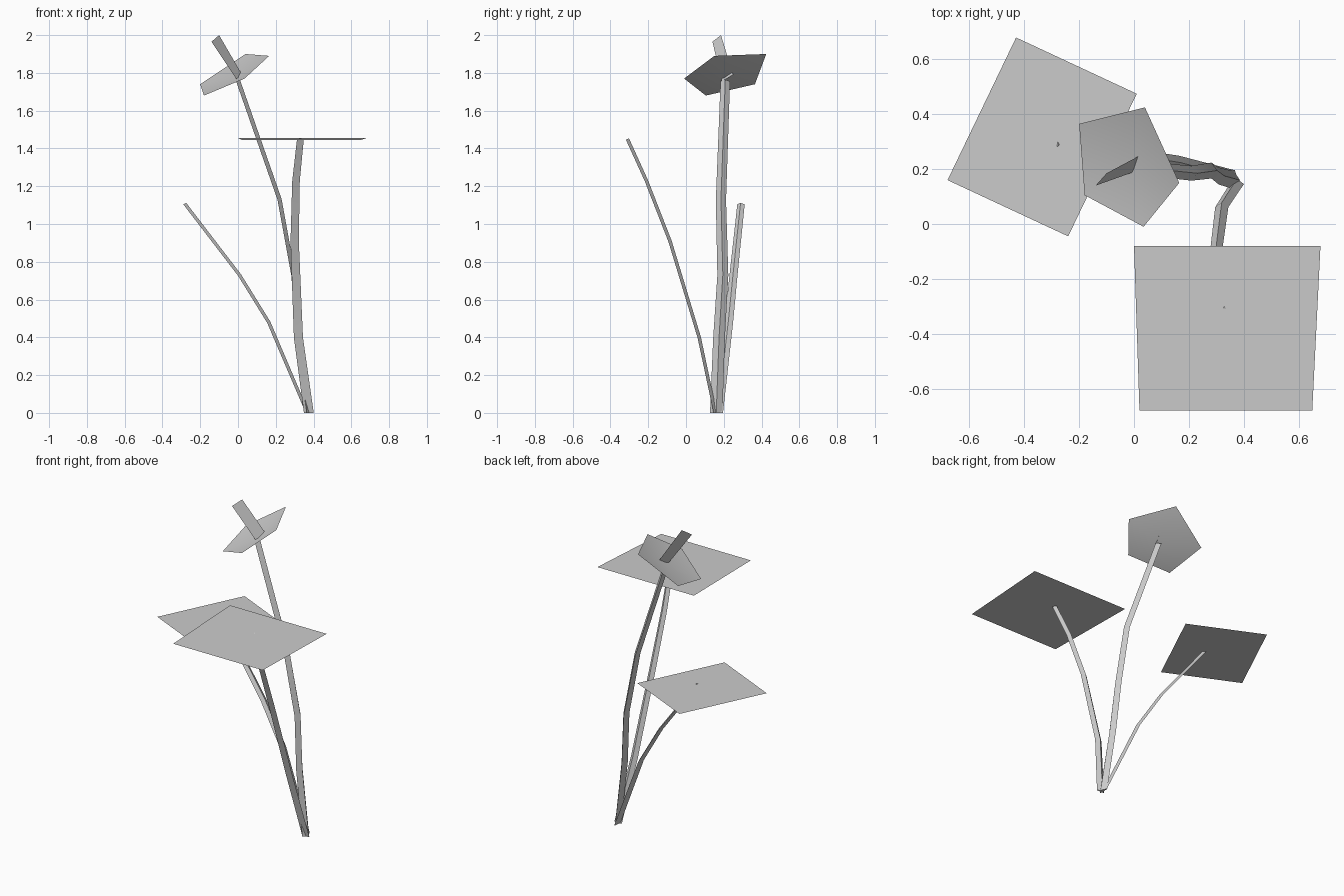
import bpy, bmesh
from mathutils import Vector

cube = bpy.data.objects.get("Cube")
if cube:
    bpy.data.objects.remove(cube, do_unlink=True)

grey = bpy.data.materials.new("plain_grey")
grey.use_nodes = True
colour = (0.6, 0.6, 0.6, 1)
grey.diffuse_color = colour
grey.node_tree.nodes["Principled BSDF"].inputs["Base Color"].default_value = colour


def finish(name, bm, angle=0.5):
    mesh = bpy.data.meshes.new(name)
    bm.to_mesh(mesh)
    bm.free()
    mesh.materials.append(grey)
    obj = bpy.data.objects.new(name, mesh)
    bpy.context.collection.objects.link(obj)
    bpy.ops.object.select_all(action='DESELECT')
    obj.select_set(True)
    bpy.context.view_layer.objects.active = obj
    bpy.ops.object.shade_smooth_by_angle(angle=angle)
    return obj


def sheet(name, corners, centre=None):
    """Thin single-sided panel, optionally dished towards a centre point."""
    bm = bmesh.new()
    rim = [bm.verts.new(c) for c in corners]
    if centre is None:
        bm.faces.new(rim)
    else:
        mid = bm.verts.new(centre)
        for a, b in zip(rim, rim[1:] + rim[:1]):
            bm.faces.new((a, b, mid))
    return finish(name, bm)


def stem(name, path, side, widths, depth):
    """Tapered, flattened three-sided stalk with its ridge on the upper side."""
    bm = bmesh.new()
    pts = [Vector(p) for p in path]
    side = Vector(side).normalized()
    rings = []
    for i, p in enumerate(pts):
        t = i / (len(pts) - 1)
        half = (widths[0] * (1 - t) + widths[1] * t) / 2
        tangent = pts[min(i + 1, len(pts) - 1)] - pts[max(i - 1, 0)]
        up = side.cross(tangent).normalized()
        if up.z < 0:
            up = -up
        if i == 0:  # flat foot on the ground
            up = Vector((up.x, up.y, 0)).normalized()
        rings.append([bm.verts.new(p + side * half - up * depth / 2),
                      bm.verts.new(p - side * half - up * depth / 2),
                      bm.verts.new(p + up * depth / 2)])
    for low, high in zip(rings, rings[1:]):
        for k in range(3):
            n = (k + 1) % 3
            bm.faces.new((low[k], low[n], high[n], high[k]))
    bm.faces.new(rings[0])
    bm.faces.new(rings[-1])
    bmesh.ops.recalc_face_normals(bm, faces=bm.faces)
    return finish(name, bm)


# Stalks, each bending away from the shared foot
stem("front_leaf_stem",
     [(0.375, 0.155, 0), (0.32, 0.07, 0.4), (0.30, -0.085, 0.91),
      (0.307, -0.21, 1.23), (0.33, -0.31, 1.45)],
     (1, 0, 0), (0.052, 0.036), 0.018)
stem("back_leaf_stem",
     [(0.37, 0.17, 0), (0.165, 0.225, 0.48), (0.01, 0.25, 0.73), (-0.28, 0.29, 1.108)],
     (0.2, 1, 0), (0.05, 0.04), 0.014)
stem("flower_stem",
     [(0.375, 0.16, 0), (0.32, 0.175, 0.4), (0.293, 0.195, 0.73),
      (0.22, 0.185, 1.13), (0, 0.208, 1.76)],
     (0, 1, 0), (0.066, 0.05), 0.022)

# Broad square leaves
sheet("front_leaf", [(0.02, -0.68, 1.445), (0.65, -0.68, 1.445),
                     (0.68, -0.08, 1.455), (0, -0.08, 1.455)])
sheet("back_leaf", [(-0.68, 0.16, 1.108), (-0.24, -0.045, 1.108),
                    (0.01, 0.475, 1.108), (-0.43, 0.68, 1.108)])

# Dished five-sided bloom and the upright blade at its heart
sheet("bloom", [(-0.18, 0.105, 1.68), (0.035, -0.01, 1.77), (0.165, 0.15, 1.89),
                (0.04, 0.425, 1.9), (-0.2, 0.365, 1.74)], (0, 0.205, 1.775))
sheet("bloom_centre", [(0, 0.19, 1.755), (0.022, 0.25, 1.79),
                       (-0.1, 0.185, 2.0), (-0.14, 0.14, 1.965)])
